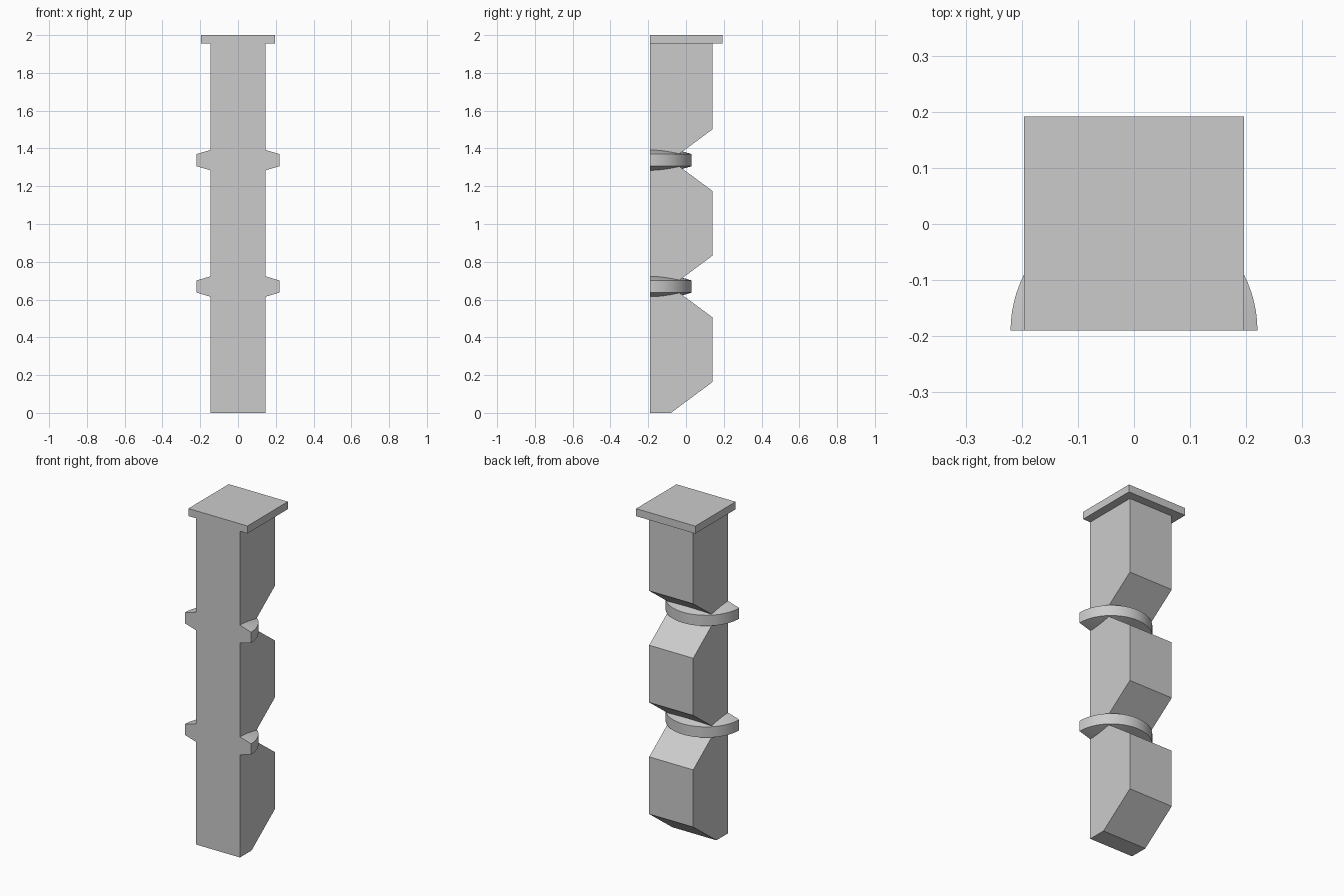
import bpy, bmesh, math

cube = bpy.data.objects.get("Cube")
if cube:
    bpy.data.objects.remove(cube, do_unlink=True)

stone = bpy.data.materials.new("stone_grey")
stone.use_nodes = True
colour = (0.6, 0.6, 0.6, 1)
stone.diffuse_color = colour
stone.node_tree.nodes["Principled BSDF"].inputs["Base Color"].default_value = colour

FRONT, BACK, NOTCH = -0.19, 0.14, -0.08
SHAFT_HALF, TOP, PERIOD, BEVEL = 0.146, 1.955, 0.669, 0.163


def finish(name, bm):
    bmesh.ops.recalc_face_normals(bm, faces=bm.faces)
    mesh = bpy.data.meshes.new(name)
    bm.to_mesh(mesh)
    bm.free()
    mesh.materials.append(stone)
    obj = bpy.data.objects.new(name, mesh)
    bpy.context.collection.objects.link(obj)
    return obj


def extrude_side_profile(name, profile, half_width):
    bm = bmesh.new()
    face = bm.faces.new([bm.verts.new((-half_width, y, z)) for y, z in profile])
    new = bmesh.ops.extrude_face_region(bm, geom=[face])["geom"]
    verts = [v for v in new if isinstance(v, bmesh.types.BMVert)]
    bmesh.ops.translate(bm, verts=verts, vec=(2 * half_width, 0, 0))
    return finish(name, bm)


def half_collar(name, z, radius=0.22, rim=0.032, hub=0.097, steps=40):
    """Half disc with a vertical rim, thickening conically to its centre."""
    bm = bmesh.new()
    top = bm.verts.new((0, FRONT, z + hub))
    bottom = bm.verts.new((0, FRONT, z - hub))
    rows = []
    for i in range(steps + 1):
        a = math.pi * i / steps
        x, y = radius * math.cos(a), FRONT + radius * math.sin(a)
        rows.append([bm.verts.new((x, y, z + s * rim)) for s in (1, -1)])
    for (a, b), (c, d) in zip(rows, rows[1:]):
        bm.faces.new((a, b, d, c))
        bm.faces.new((a, c, top))
        bm.faces.new((b, bottom, d))
    for a, b in (rows[0], rows[-1]):
        bm.faces.new((top, a, b, bottom))
    obj = finish(name, bm)
    bpy.ops.object.select_all(action="DESELECT")
    obj.select_set(True)
    bpy.context.view_layer.objects.active = obj
    bpy.ops.object.shade_smooth_by_angle(angle=math.radians(15))


# Shaft with a flat front and V notches cut into its back
profile = [(FRONT, 0), (NOTCH, 0), (BACK, BEVEL)]
for i in (1, 2):
    z = i * PERIOD
    profile += [(BACK, z - BEVEL), (NOTCH, z), (BACK, z + BEVEL)]
profile += [(BACK, TOP), (FRONT, TOP)]
extrude_side_profile("shaft", profile, SHAFT_HALF)

# Cap slab, flush with the front
extrude_side_profile(
    "cap_slab", [(FRONT, TOP), (0.192, TOP), (0.192, 2), (FRONT, 2)], 0.196)

# Collars seated in the notches
for label, i in (("lower_collar", 1), ("upper_collar", 2)):
    half_collar(label, i * PERIOD)
